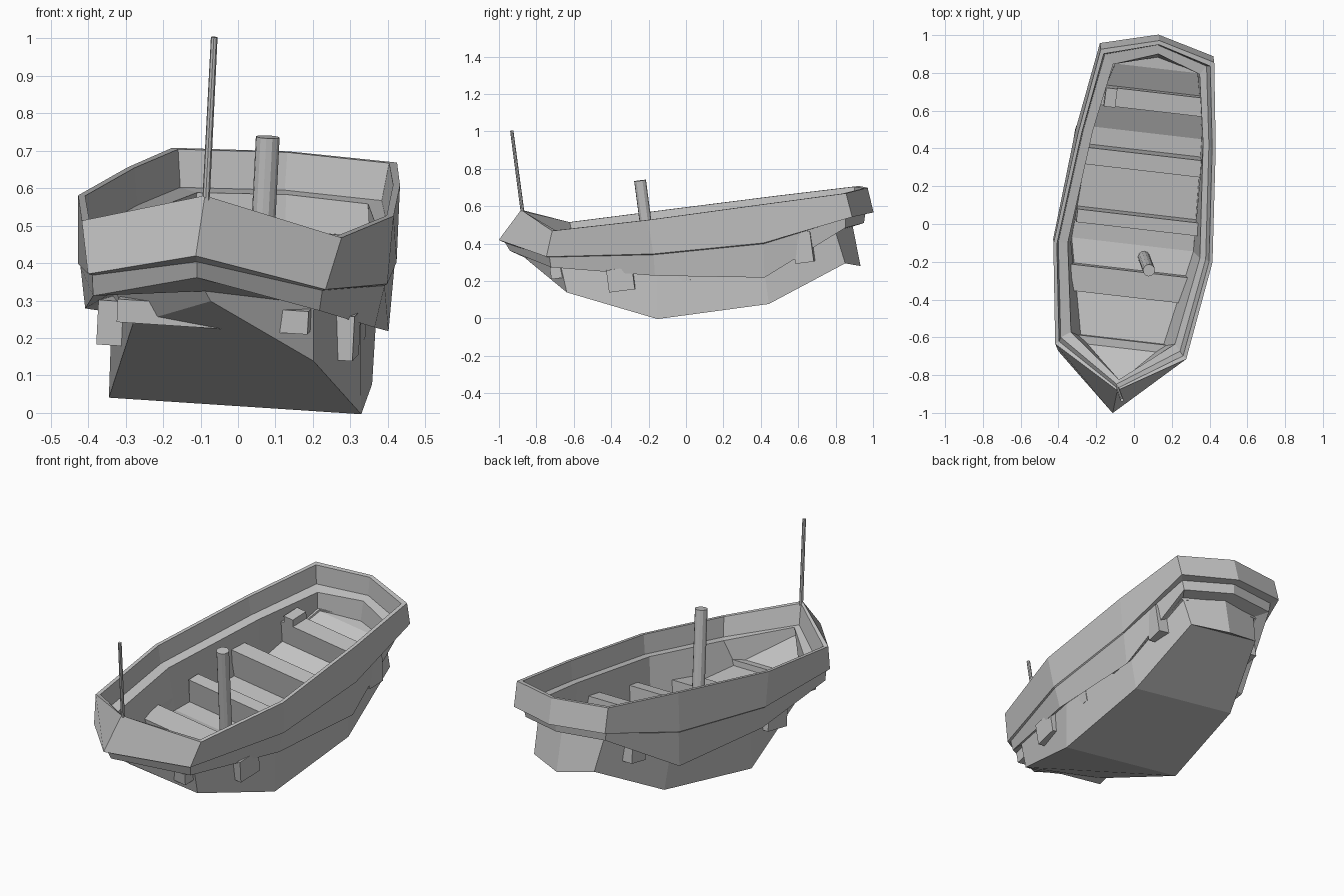
import bpy
import bmesh
from mathutils import Matrix, Vector

default_cube = bpy.data.objects.get("Cube")
if default_cube:
    bpy.data.objects.remove(default_cube, do_unlink=True)

# Tilted boat frame: across, along and up axes, with the origin amidships
across = Vector((0.99, -0.115, -0.065)).normalized()
along = Vector((0.11, 0.985, 0.125))
along = (along - across * along.dot(across)).normalized()
upward = across.cross(along)
frame = Matrix((across, along, upward)).transposed().to_4x4()
frame.translation = Vector((0.008, -0.003, 0.495))

timber = bpy.data.materials.new("grey timber")
timber.use_nodes = True
grey = (0.55, 0.55, 0.55, 1)
timber.diffuse_color = grey
timber.node_tree.nodes["Principled BSDF"].inputs["Base Color"].default_value = grey


def finish(name, bm):
    """Turn a mesh built in the boat frame into a named object."""
    bmesh.ops.recalc_face_normals(bm, faces=bm.faces)
    bm.transform(frame)
    mesh = bpy.data.meshes.new(name)
    bm.to_mesh(mesh)
    bm.free()
    mesh.materials.append(timber)
    obj = bpy.data.objects.new(name, mesh)
    bpy.context.collection.objects.link(obj)
    return obj


def box(name, half_width, v0, v1, w0, w1, centre=0.02):
    bm = bmesh.new()
    size = Matrix.Diagonal((2 * half_width, v1 - v0, w1 - w0, 1))
    place = Matrix.Translation((centre, (v0 + v1) / 2, (w0 + w1) / 2))
    bmesh.ops.create_cube(bm, size=1, matrix=place @ size)
    return finish(name, bm)


def pole(name, u, v, w0, w1, r0, r1, sides):
    bm = bmesh.new()
    bmesh.ops.create_cone(bm, cap_ends=True, segments=sides, radius1=r0, radius2=r1,
                          depth=w1 - w0, matrix=Matrix.Translation((u, v, (w0 + w1) / 2)))
    return finish(name, bm)


def ring(bm, half, shift=0):
    """Mirror a half outline (bow to stern) into a closed loop, shifted sideways."""
    left = [bm.verts.new((u + shift, v, w)) for u, v, w in half]
    right = [bm.verts.new((shift - u, v, w)) for u, v, w in half[1:-1]]
    return left + right[::-1]


def bridge(bm, a, b):
    n = len(a)
    for i in range(n):
        j = (i + 1) % n
        bm.faces.new((a[i], a[j], b[j], b[i]))


def cap(bm, loop):
    """Plank a loop with cross strips from bow to stern."""
    n = len(loop)
    last = n // 2
    bm.faces.new((loop[0], loop[1], loop[-1]))
    for i in range(1, last - 1):
        bm.faces.new((loop[i], loop[i + 1], loop[n - i - 1], loop[n - i]))
    bm.faces.new((loop[last - 1], loop[last], loop[last + 1]))


def inset(half, amount, drop, bow_drop):
    """Shrink an outline inwards and lower it."""
    result = []
    for i, (u, v, w) in enumerate(half):
        v += amount * (0.5, 0.7, 0, 0, -1, -1)[i]
        result.append((max(u - amount * 0.85, 0), v, w - (bow_drop if i == 0 else drop)))
    return result


# Half outlines: bow, shoulder, midship, quarter, stern corner, stern middle
rim = [(0, -.866, .195), (.35, -.672, .08), (.425, -.143, .077),
       (.367, .465, .08), (.303, .918, .08), (0, 1.0, .08)]
band = [(0, -1.007, .05), (.32, -.725, -.055), (.417, -.14, -.107),
        (.37, .45, -.125), (.303, .934, -.05), (0, 1.014, -.055)]
step = [(0, -.975, .03), (.31, -.71, -.06), (.41, -.14, -.112),
        (.365, .45, -.13), (.275, .895, -.055), (0, .97, -.055)]
skirt = [(0, -.955, -.015), (.305, -.71, -.115), (.39, -.15, -.225),
         (.36, .43, -.31), (.265, .885, -.105), (0, .955, -.105)]
hull_top = [(0, -.88, -.06), (.268, -.66, -.105), (.335, -.14, -.195),
            (.31, .43, -.275), (.22, .825, -.115), (0, .895, -.115)]
chine = [(0, -.85, -.09), (.26, -.645, -.26), (.34, -.17, -.458),
         (.295, .43, -.455), (.2, .855, -.295), (0, .91, -.33)]
floor = [(0, -.845, .02), (.22, -.645, -.145), (.325, -.14, -.265),
         (.295, .46, -.265), (.235, .825, -.125), (0, .885, -.125)]

# Hull: lip, wall and ledge on the inside, stepped strakes on the outside
lip = inset(rim, .022, 0, .01)
ledge_outer = inset(rim, .037, .1, .12)
ledge_inner = inset(rim, .085, .105, .13)
bm = bmesh.new()
loops = [ring(bm, floor, .015), ring(bm, ledge_inner, .01)]
loops += [ring(bm, h) for h in (ledge_outer, lip, rim, band, step, skirt)]
loops += [ring(bm, hull_top, .015), ring(bm, chine, .028)]
# The right shoulder of the bilge is pinched up and in
loops[-1][-1].co = (-.2, -.66, -.19)
for lower, upper in zip(loops, loops[1:]):
    bridge(bm, lower, upper)
cap(bm, loops[0])
cap(bm, loops[-1])
finish("hull", bm)

# Thwarts whose ends pass through the planking
box("bow_thwart", .257, -.72, -.635, -.18, -.118)
box("forward_thwart", .345, -.41, -.27, -.285, -.165)
box("middle_thwart", .325, -.04, .03, -.28, -.135)
box("quarter_thwart", .342, .275, .365, -.265, -.115)
box("stern_thwart", .303, .60, .70, -.26, -.095)
box("stern_block", .03, .60, .70, -.12, -.055, centre=-.21)

# Mast stump and bow staff
pole("mast", .083, -.2, -.28, .275, .032, .032, 12)
pole("bow_staff", .003, -.86, .15, .622, .01, .009, 8)
